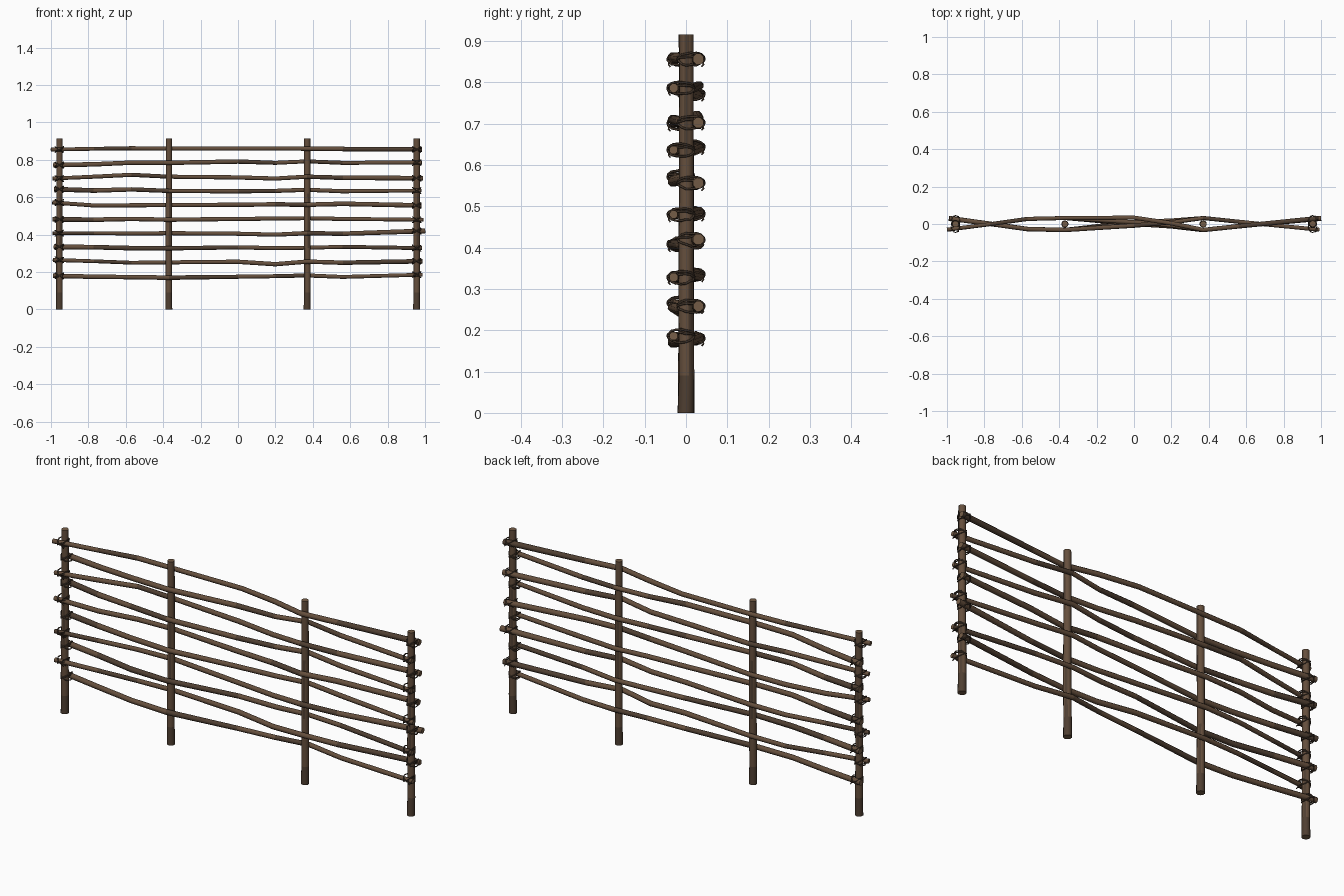
import bpy, bmesh, math, random
from mathutils import Vector

if "Cube" in bpy.data.objects:
    bpy.data.objects.remove(bpy.data.objects["Cube"])

random.seed(4)


def mat(name, rgb):
    m = bpy.data.materials.new(name)
    m.diffuse_color = (*rgb, 1)
    m.use_nodes = True
    m.node_tree.nodes["Principled BSDF"].inputs["Base Color"].default_value = m.diffuse_color
    return m


BARK = mat("brown bark", (0.130, 0.078, 0.046))
DARK = mat("dark bark", (0.078, 0.049, 0.031))
CUT = mat("cut wood", (0.175, 0.108, 0.062))
TWINE = mat("dark twine", (0.058, 0.038, 0.025))


def tube(bm, path, radii, sides, cyclic=False, up=Vector((0, 0, 1)), pick=None, cap=0):
    """Sweep a polygon along a path; pick(segment, side) gives the material slot."""
    n = len(path)
    rings = []
    for i, p in enumerate(path):
        a = path[(i - 1) % n] if cyclic or i > 0 else p
        b = path[(i + 1) % n] if cyclic or i < n - 1 else p
        t = (b - a).normalized()
        u = t.cross(up).normalized()
        v = u.cross(t)
        ring = []
        for k in range(sides):
            ang = 2 * math.pi * (k + 0.5) / sides
            ring.append(bm.verts.new(p + radii[i] * (u * math.cos(ang) + v * math.sin(ang))))
        rings.append(ring)
    for i in range(n if cyclic else n - 1):
        r, s = rings[i], rings[(i + 1) % n]
        for k in range(sides):
            f = bm.faces.new((r[k], r[(k + 1) % sides], s[(k + 1) % sides], s[k]))
            f.smooth = True
            f.material_index = pick(i, k) if pick else 0
    if not cyclic:
        for ring in (rings[0], rings[-1]):
            bm.faces.new(ring).material_index = cap


def finish(bm, name, mats):
    bmesh.ops.recalc_face_normals(bm, faces=bm.faces[:])
    me = bpy.data.meshes.new(name)
    bm.to_mesh(me)
    bm.free()
    for m in mats:
        me.materials.append(m)
    ob = bpy.data.objects.new(name, me)
    bpy.context.scene.collection.objects.link(ob)
    return ob


# upright posts, darker at the damp foot
POSTS = (-0.955, -0.37, 0.37, 0.955)
for i, px in enumerate(POSTS):
    bm = bmesh.new()
    zs = (0, 0.09, 0.33, 0.62, 0.915)
    path = [Vector((px + random.uniform(-.001, .001), random.uniform(-.001, .002), z)) for z in zs]
    tube(bm, path, (0.0195, 0.0185, 0.018, 0.0175, 0.0172), 10, up=Vector((0, 1, 0)),
         pick=lambda s, k: 1 if s == 0 or (k + 2 * s) % 5 == 0 else 0, cap=2)
    finish(bm, f"post_{i + 1}", (BARK, DARK, CUT))

# woven rods: heights at XS, lowest rod first
XS = (-0.99, -0.77, -0.57, -0.37, 0.0, 0.2, 0.37, 0.56, 0.985)
HEIGHTS = (
    (.180, .175, .173, .170, .175, .178, .182, .174, .186),
    (.265, .258, .250, .252, .255, .242, .256, .250, .258),
    (.335, .333, .328, .327, .332, .328, .330, .335, .328),
    (.408, .408, .406, .408, .405, .400, .408, .405, .420),
    (.482, .480, .484, .480, .484, .486, .488, .484, .480),
    (.572, .556, .557, .558, .560, .562, .560, .565, .556),
    (.643, .636, .642, .634, .632, .634, .640, .632, .636),
    (.700, .710, .720, .710, .706, .700, .710, .704, .702),
    (.772, .776, .785, .784, .791, .784, .792, .784, .786),
    (.855, .859, .862, .860, .860, .861, .860, .858, .856),
)
tie_spots = []
for i, hs in enumerate(HEIGHTS):
    s = 1 if i % 2 else -1                      # side at the right-hand end
    mid = 0.034 if i == 9 else random.uniform(-.010, .012)
    ys = [-s * .030, -s * .001, s * .027, s * .032, mid, (mid - s * .032) / 2 + s * .003,
          -s * .032, -s * .012, s * .030]
    ends = [-1.0 if i == 9 else -0.985 + random.uniform(-.008, .004),
            1.0 if i == 3 else 0.985 + random.uniform(-.008, .008)]
    xs = [ends[0], *XS[1:-1], ends[1]]
    path = [Vector(p) for p in zip(xs, ys, hs)]
    thick = [0.0122 + 0.0014 * s * x + random.uniform(-.0006, .0006) for x in xs]
    tones = [1 if random.random() < 0.25 else 0 for _ in xs]
    bm = bmesh.new()
    tube(bm, path, thick, 8, pick=lambda g, k: tones[g], cap=2)
    finish(bm, f"woven_rod_{i + 1}", (BARK, DARK, CUT))
    tie_spots += [(-0.955, -s, hs[0]), (0.955, s, hs[-1])]

# twine lashings holding each rod end to the outer posts
bm = bmesh.new()
for px, s, z in tie_spots:
    for k in (1, -1, 0.45):
        loop = []
        for j in range(16):
            a = 2 * math.pi * j / 16
            loop.append(Vector((px + .0225 * math.cos(a),
                                s * (.0125 + .0325 * math.sin(a)),
                                z + k * .015 * math.cos(a) + random.uniform(-.002, .002))))
        tube(bm, loop, [.0028] * 16, 6, cyclic=True)
    # loose twine end
    e = Vector((px + .012, s * .041, z - .007))
    tube(bm, [e, e + Vector((.005, s * .001, -.006)), e + Vector((.007, -s * .003, -.011))],
         [.0026, .0024, .0018], 6)
finish(bm, "twine_lashings", (TWINE,))
